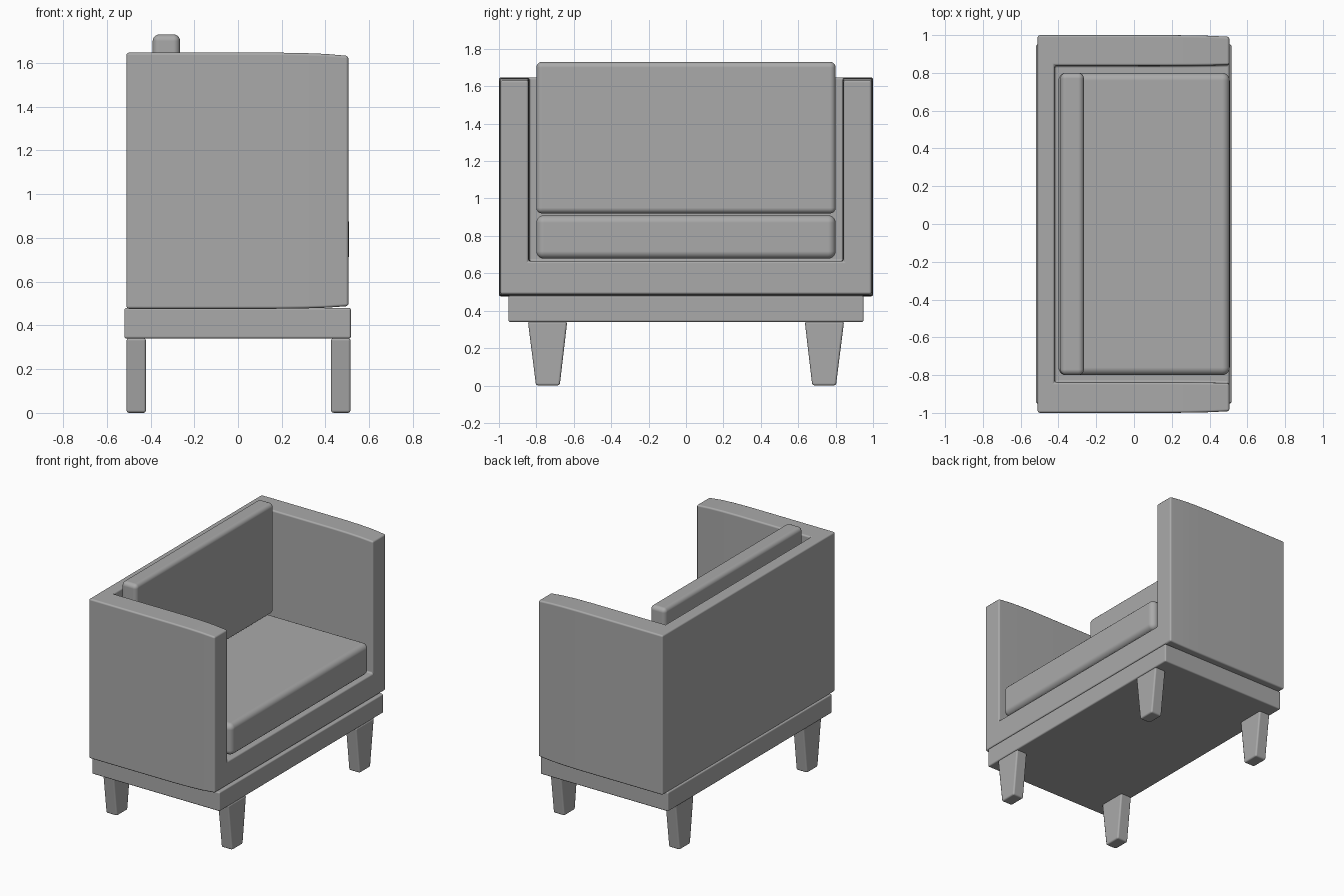
import bpy, bmesh

if "Cube" in bpy.data.objects:
    bpy.data.objects.remove(bpy.data.objects["Cube"])

grey = bpy.data.materials.new("grey upholstery")
grey.diffuse_color = (0.4, 0.4, 0.4, 1)
grey.use_nodes = True
grey.node_tree.nodes["Principled BSDF"].inputs["Base Color"].default_value = grey.diffuse_color


def finish(name, bm, bevel, segments):
    """Turn a bmesh into a smooth object with rounded edges."""
    bmesh.ops.recalc_face_normals(bm, faces=bm.faces)
    for f in bm.faces:
        f.smooth = True
    me = bpy.data.meshes.new(name)
    bm.to_mesh(me)
    bm.free()
    me.materials.append(grey)
    ob = bpy.data.objects.new(name, me)
    bpy.context.collection.objects.link(ob)
    mod = ob.modifiers.new("rounded edges", 'BEVEL')
    mod.width = bevel
    mod.segments = segments
    mod.limit_method = 'ANGLE'
    mod.harden_normals = True
    return ob


def box(name, x, y, z, bevel, segments=3, bottom_y=None):
    """Box from ranges; bottom_y gives a different y range at the bottom."""
    bm = bmesh.new()
    bmesh.ops.create_cube(bm, size=1)
    for v in bm.verts:
        yr = bottom_y if bottom_y and v.co.z < 0 else y
        v.co = [r[0] if c < 0 else r[1] for c, r in zip(v.co, (x, yr, z))]
    return finish(name, bm, bevel, segments)


# Shell: U-shaped section swept forward from the back panel, easing in at the front
BACK, Z0, Z1, FLOOR, INNER = -0.51, 0.476, 1.647, 0.665, 0.838
bm = bmesh.new()
rings = []
for x, d in ((-0.42, 0), (0.17, 0), (0.3, 0.002), (0.4, 0.006), (0.505, 0.015)):
    o, i, b, t = 1 - d * 0.6, INNER + d * 0.3, Z0 + d * 0.8, Z1 - d
    section = [(-o, b), (o, b), (o, t), (i, t), (i, FLOOR), (-i, FLOOR), (-i, t), (-o, t)]
    rings.append([bm.verts.new((x, y, z)) for y, z in section])
for r, s in zip(rings, rings[1:]):
    for k in range(8):
        n = (k + 1) % 8
        bm.faces.new((r[k], r[n], s[n], s[k]))
bm.faces.new(rings[-1])
f = rings[0]
q = [bm.verts.new((BACK, y, z)) for y, z in ((-1, Z0), (1, Z0), (1, Z1), (-1, Z1))]
bm.faces.new(q)                                        # rear
bm.faces.new((q[0], q[1], f[1], f[0]))                 # underside
bm.faces.new((q[1], q[2], f[2], f[1]))                 # sides
bm.faces.new((q[3], q[0], f[0], f[7]))
bm.faces.new((q[3], q[2], f[2], f[3], f[6], f[7]))     # top of the back
bm.faces.new((f[3], f[4], f[5], f[6]))                 # inner back
finish("arm_and_back_shell", bm, 0.012, 3)

# Base frame
box("base_frame", (-0.52, 0.516), (-0.95, 0.95), (0.34, 0.48), 0.01)

# Cushions
box("seat_cushion", (-0.40, 0.507), (-0.80, 0.80), (0.678, 0.91), 0.04, 5)
box("back_cushion", (-0.39, -0.265), (-0.80, 0.80), (0.92, 1.73), 0.03, 5)

# Four legs, tapered across the width only
for xname, x in (("back", (-0.51, -0.42)), ("front", (0.425, 0.515))):
    for yname, s in (("left", -1), ("right", 1)):
        top = sorted((s * 0.635, s * 0.845))
        foot = sorted((s * 0.675, s * 0.802))
        box(f"{xname}_{yname}_leg", x, top, (0, 0.342), 0.012, 2, foot)
